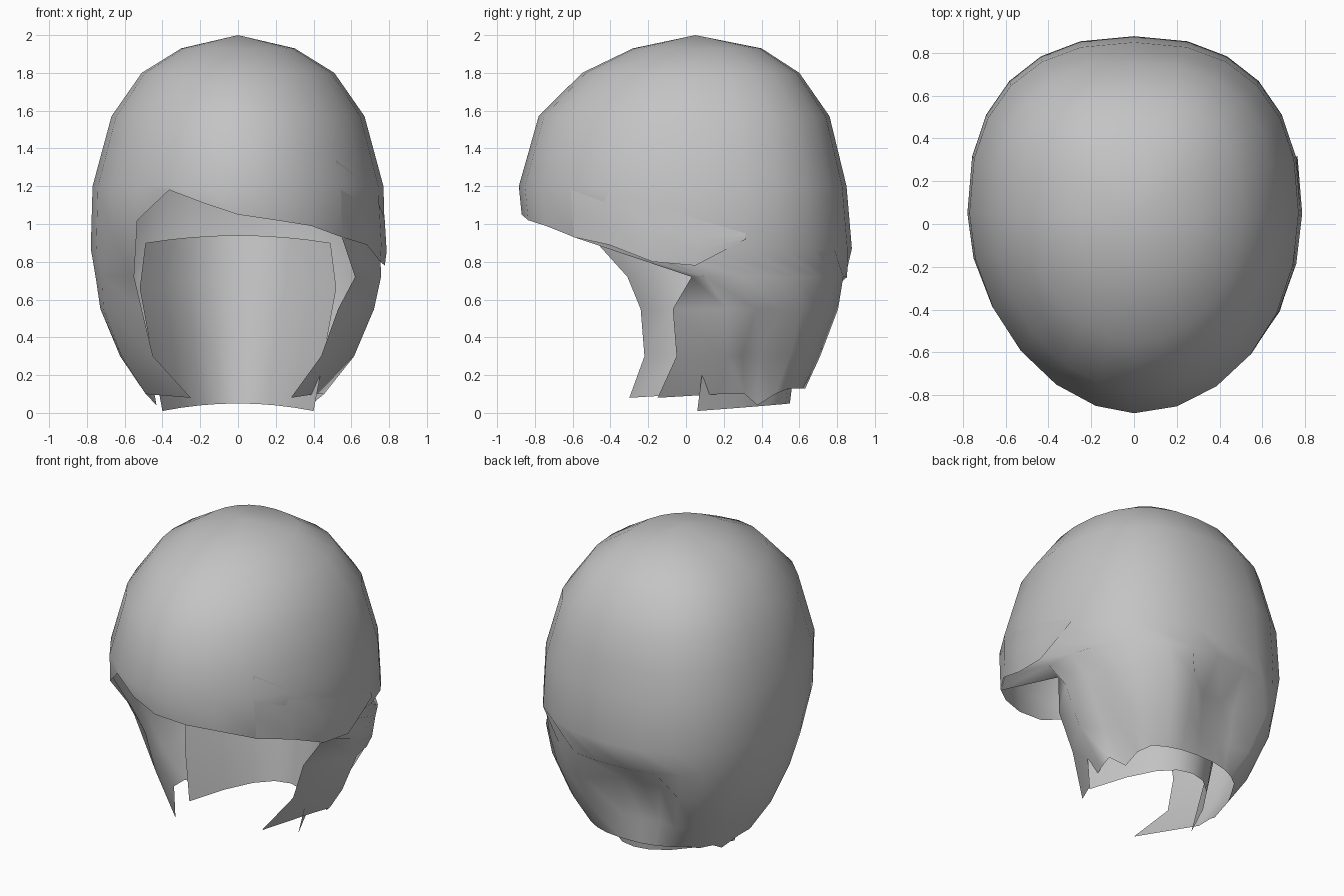
import bpy, bmesh
from math import sin, cos, radians

cube = bpy.data.objects.get("Cube")
if cube:
    bpy.data.objects.remove(cube)

grey = bpy.data.materials.new("plain_grey")
grey.use_nodes = True
GREY = (0.55, 0.55, 0.55, 1)
grey.diffuse_color = GREY
grey.node_tree.nodes["Principled BSDF"].inputs["Base Color"].default_value = GREY

# Head rings: height, half width, front depth, back depth
RINGS = [(2.0, 0.02, 0.03, 0.07), (1.93, 0.3, -0.28, 0.4), (1.8, 0.51, -0.55, 0.6),
         (1.57, 0.67, -0.78, 0.76), (1.2, 0.77, -0.885, 0.85), (0.85, 0.78, -0.85, 0.88),
         (0.5, 0.72, -0.6, 0.81), (0.27, 0.61, -0.42, 0.71), (0.0, 0.42, -0.3, 0.56)]


def lerp(a, b, t):
    return a + (b - a) * t


def on_head(deg, z, grow=1.0):
    """Point on the head surface; 0 degrees is the front, 90 is +x."""
    for hi, lo in zip(RINGS, RINGS[1:]):
        if z >= lo[0]:
            break
    t = (hi[0] - z) / (hi[0] - lo[0])
    half, front, back = (lerp(hi[i], lo[i], t) for i in (1, 2, 3))
    s, c = sin(radians(deg)), cos(radians(deg))
    mid = 0.05
    if c > 0:       # front: the -x cheek is a little flatter
        p, depth = (1 if s > 0 else 1.08), front
    else:           # back: fuller than an ellipse
        p, depth = 0.84, back
    x = half * abs(s) ** p * (1 if s > 0 else -1)
    return (x * grow, mid + (depth - mid) * abs(c) ** p * grow, z)


def make_object(name, bm):
    bmesh.ops.recalc_face_normals(bm, faces=bm.faces)
    mesh = bpy.data.meshes.new(name)
    bm.to_mesh(mesh)
    bm.free()
    mesh.materials.append(grey)
    mesh.shade_smooth()
    obj = bpy.data.objects.new(name, mesh)
    bpy.context.collection.objects.link(obj)
    return obj


def add_strip(bm, upper, lower):
    for i in range(len(upper) - 1):
        bm.faces.new((upper[i], lower[i], lower[i + 1], upper[i + 1]))


def sheet(name, rows):
    bm = bmesh.new()
    grid = [[bm.verts.new(p) for p in row] for row in rows]
    for upper, lower in zip(grid, grid[1:]):
        add_strip(bm, upper, lower)
    return make_object(name, bm)


# Crown: closed rings ending in a slanted front hem
bm = bmesh.new()
columns = list(range(-45, 315, 15))
hem = {-45: 1.02, -30: 1.18, -15: 1.11, 0: 1.05, 15: 1.02, 30: 0.99, 45: 0.93,
       60: 0.9, 300: 0.95}
apex = bm.verts.new((0, 0.05, 2.0))
rings = [[bm.verts.new(on_head(d, z)) for d in columns] for z in (1.93, 1.8, 1.57, 1.37, 1.2)]
rings.append([bm.verts.new(on_head(d, hem.get(d, 0.87))) for d in columns])
for i in range(len(columns)):
    bm.faces.new((apex, rings[0][i], rings[0][i - 1]))
for upper, lower in zip(rings, rings[1:]):
    add_strip(bm, upper + upper[:1], lower + lower[:1])

# Curtain: sides and back below the crown, with curled front edges
# height, start angle, end angle, +x edge point, -x edge point
CURTAIN = [(0.72, 80, 300, (0.62, 0.03), (-0.55, -0.31)),
           (0.55, 88, 293, (0.53, -0.07), (-0.51, -0.24)),
           (0.3, 90, 290, (0.44, -0.05), (-0.45, -0.22)),
           (0.08, 92, 285, (0.28, -0.15), (-0.25, -0.3))]
# Hollows pushed into the curtain: row, from angle, to angle, scale
HOLLOWS = [(1, 176, 212, 0.8), (2, 176, 205, 0.88), (2, 105, 128, 0.83), (3, 93, 108, 0.86)]
first = columns.index(45)
above = rings[-1][first:] + rings[-1][:1]
count = len(above)
for k, (z, start, end, left, right) in enumerate(CURTAIN):
    row = []
    for i in range(count):
        angle = lerp(start, end, i / (count - 1))
        height = z
        if k == 3:      # ragged lower hem, higher at the nape
            height += 0.05 if 135 < angle < 230 else (-0.04 if i % 3 == 0 else 0.02)
        grow = min([g for r, lo, hi, g in HOLLOWS if r == k and lo < angle < hi] + [1.0])
        if i in (0, count - 1):
            x, y = left if i == 0 else right
            row.append(bm.verts.new((x, y, z)))
        else:
            row.append(bm.verts.new(on_head(angle, height, grow)))
    add_strip(bm, above, row)
    above = row
make_object("hair_shell", bm)

# Swept fringe lying over the +x temple: angle, top, bottom
FRINGE = [(45, 1.34, 0.93), (60, 1.22, 0.89), (75, 1.1, 0.8), (90, 1.03, 0.78),
          (105, 0.95, 0.92)]
sheet("swept_fringe", [[on_head(d, lerp(top, low, t), 1.002 + 0.01 * t * (d > 45))
                        for d, top, low in FRINGE] for t in (0, 0.4, 0.7, 1)])

# Curved panel inside the nape: height, half width, centre depth, edge depth
PANEL = [(0.92, 0.49, 0.68, 0.32), (0.68, 0.52, 0.64, 0.2),
         (0.35, 0.46, 0.59, 0.1), (0.03, 0.4, 0.55, 0.06)]
steps = [i / 4 for i in range(-4, 5)]
sheet("nape_panel", [[(half * s, lerp(mid, edge, abs(s) ** 2.2), z + 0.02 - 0.04 * s * s)
                      for s in steps] for z, half, mid, edge in PANEL])
